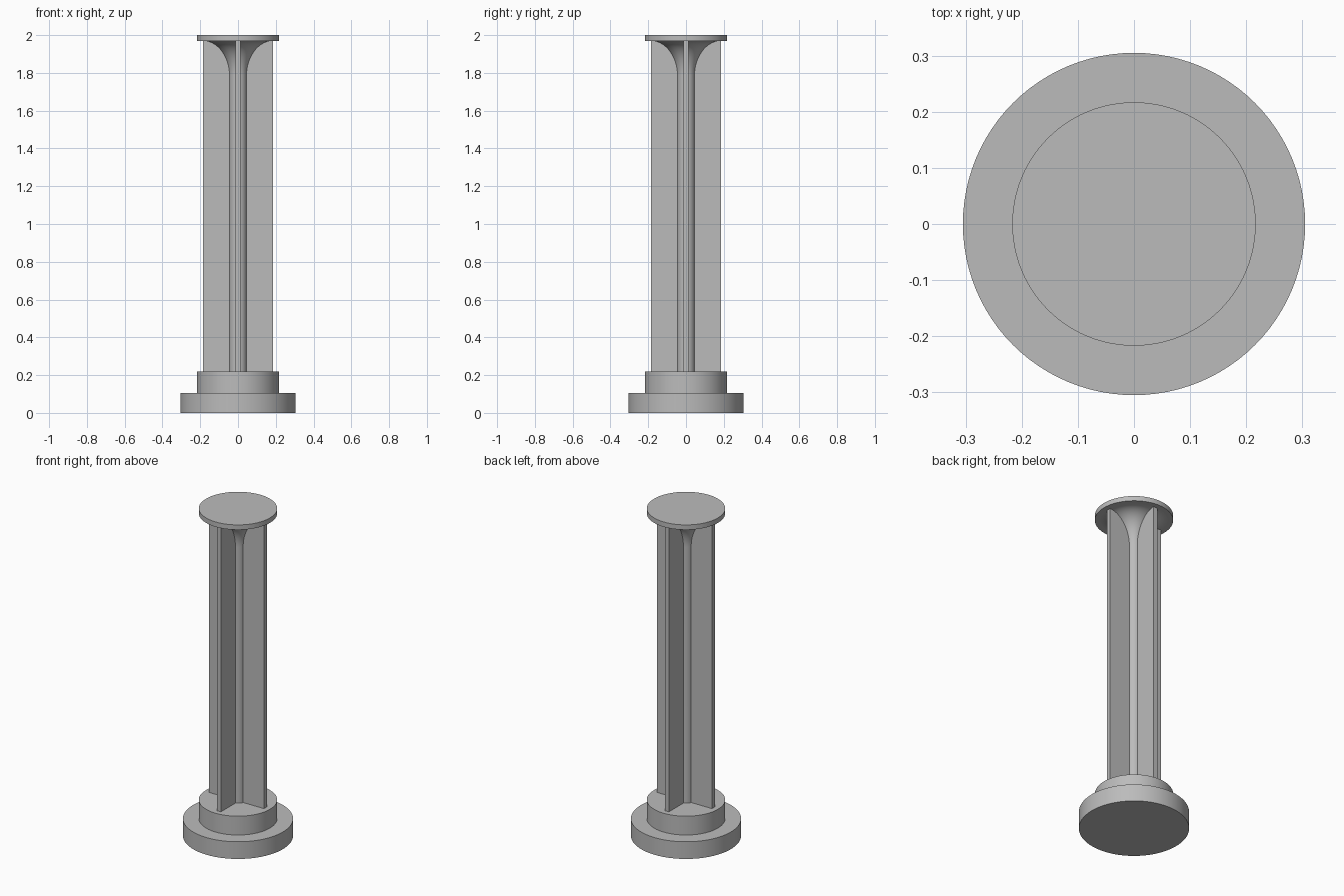
import bpy
import math

cube = bpy.data.objects.get("Cube")
if cube:
    bpy.data.objects.remove(cube, do_unlink=True)

stone = bpy.data.materials.new("grey_stone")
stone.use_nodes = True
GREY = (0.5, 0.5, 0.5, 1.0)
stone.diffuse_color = GREY
stone.node_tree.nodes["Principled BSDF"].inputs["Base Color"].default_value = GREY

FIN_BOTTOM, FIN_TOP = 0.22, 1.97
FIN_REACH, FIN_THICK = 0.185, 0.028
CORE_RADIUS = 0.047


def finish(obj, name):
    obj.name = name
    obj.data.materials.append(stone)


def smooth(obj):
    bpy.ops.object.select_all(action="DESELECT")
    obj.select_set(True)
    bpy.context.view_layer.objects.active = obj
    bpy.ops.object.shade_smooth_by_angle(angle=math.radians(35))


def disc(name, radius, z0, z1):
    bpy.ops.mesh.primitive_cylinder_add(
        vertices=96, radius=radius, depth=z1 - z0, location=(0, 0, (z0 + z1) / 2))
    obj = bpy.context.object
    finish(obj, name)
    smooth(obj)


def lathe(name, profile, segments=96):
    verts, faces = [], []
    for r, z in profile:
        for i in range(segments):
            a = math.tau * i / segments
            verts.append((r * math.cos(a), r * math.sin(a), z))
    for j in range(len(profile) - 1):
        for i in range(segments):
            k = (i + 1) % segments
            a, b = j * segments, (j + 1) * segments
            faces.append((a + i, a + k, b + k, b + i))
    # Close both ends
    faces.append(tuple(reversed(range(segments))))
    faces.append(tuple(range(len(verts) - segments, len(verts))))
    mesh = bpy.data.meshes.new(name)
    mesh.from_pydata(verts, [], faces)
    obj = bpy.data.objects.new(name, mesh)
    bpy.context.collection.objects.link(obj)
    finish(obj, name)
    smooth(obj)


# Stepped round base and cap plate
disc("base_plinth", 0.305, 0, 0.105)
disc("base_step", 0.217, 0.105, FIN_BOTTOM)
disc("cap_plate", 0.217, FIN_TOP, 2.0)

# Slim core that flares out under the cap along a quarter ellipse
flare_w, flare_h, steps = FIN_REACH - CORE_RADIUS, 0.185, 20
profile = [(CORE_RADIUS, FIN_BOTTOM)]
for s in range(steps + 1):
    t = math.pi / 2 * s / steps
    profile.append((FIN_REACH - flare_w * math.cos(t),
                    FIN_TOP - flare_h + flare_h * math.sin(t)))
lathe("flared_core", profile)

# Four upright fins around the core, starting inside it
inner = 0.02
for i, side in enumerate(("left", "back", "right", "front")):
    angle = i * math.pi / 2
    mid = (inner + FIN_REACH) / 2
    bpy.ops.mesh.primitive_cube_add(
        size=1, rotation=(0, 0, angle),
        location=(mid * math.cos(angle), mid * math.sin(angle), (FIN_BOTTOM + FIN_TOP) / 2))
    fin = bpy.context.object
    fin.scale = (FIN_REACH - inner, FIN_THICK, FIN_TOP - FIN_BOTTOM)
    bpy.ops.object.transform_apply(location=False, rotation=False, scale=True)
    finish(fin, "fin_" + side)
